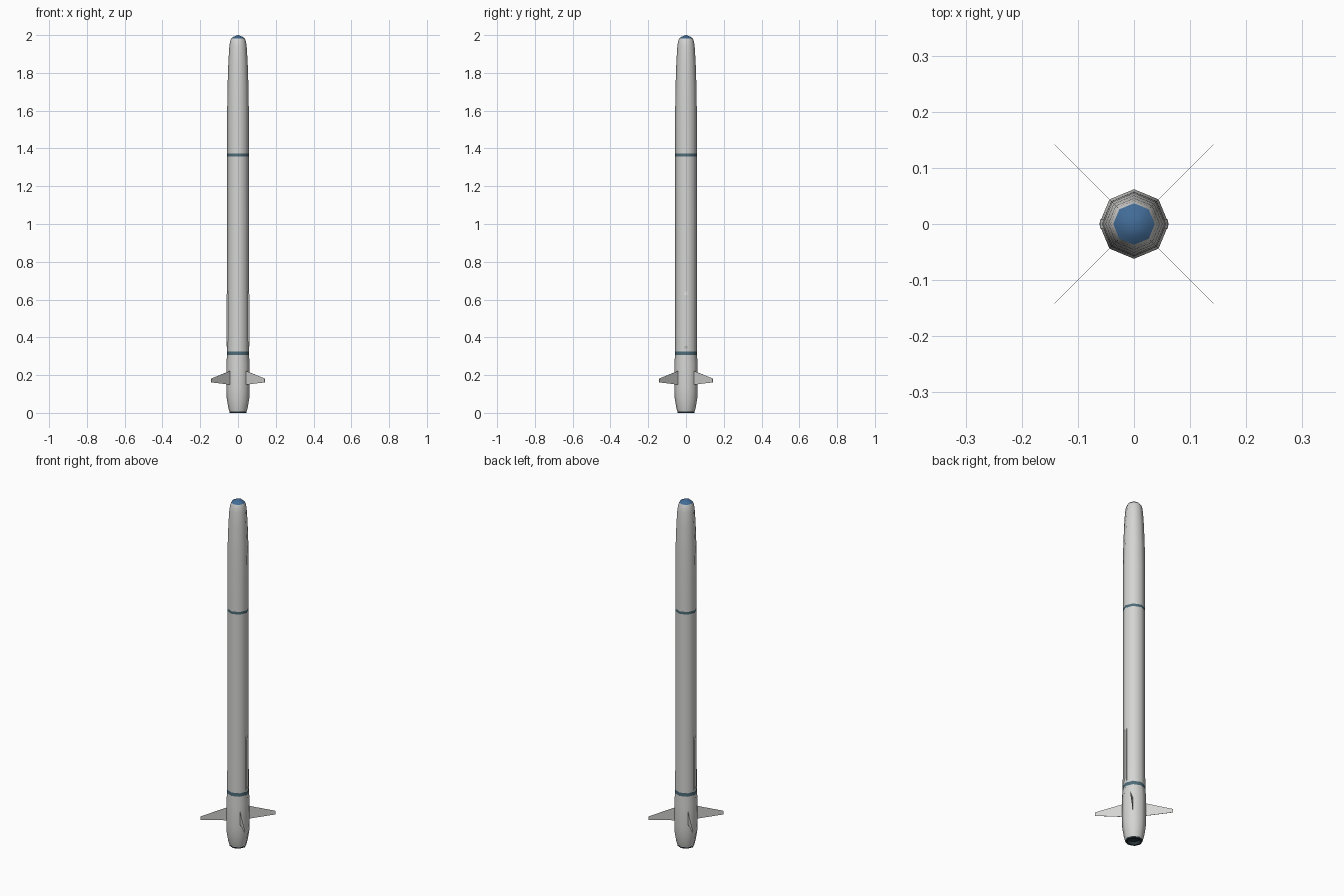
import bpy, bmesh, math
from mathutils import Matrix

cube = bpy.data.objects.get("Cube")
if cube:
    bpy.data.objects.remove(cube, do_unlink=True)

SIDES = 8


def material(name, rgb):
    m = bpy.data.materials.new(name)
    m.use_nodes = True
    m.diffuse_color = (*rgb, 1)
    m.node_tree.nodes["Principled BSDF"].inputs["Base Color"].default_value = (*rgb, 1)
    return m


white = material("off white paint", (0.66, 0.66, 0.65))
teal = material("slate teal band", (0.075, 0.15, 0.19))
blue = material("blue nose", (0.055, 0.15, 0.31))
dark = material("dark nozzle", (0.025, 0.04, 0.05))


def finish(bm, name, mats, smooth=True):
    mesh = bpy.data.meshes.new(name)
    bm.to_mesh(mesh)
    bm.free()
    ob = bpy.data.objects.new(name, mesh)
    bpy.context.collection.objects.link(ob)
    for m in mats:
        mesh.materials.append(m)
    if smooth:
        bpy.ops.object.select_all(action="DESELECT")
        ob.select_set(True)
        bpy.context.view_layer.objects.active = ob
        bpy.ops.object.shade_smooth_by_angle(angle=math.radians(50))
    return ob


def lathe(name, profile, mats, rule=None):
    """Spin (radius, height) points into an eight-sided shell."""
    bm = bmesh.new()
    pts = [bm.verts.new((r, 0, z)) for r, z in profile]
    for a, b in zip(pts, pts[1:]):
        bm.edges.new((a, b))
    bmesh.ops.spin(bm, geom=bm.verts[:] + bm.edges[:], cent=(0, 0, 0), axis=(0, 0, 1),
                   angle=math.tau, steps=SIDES, use_merge=True)
    bmesh.ops.remove_doubles(bm, verts=bm.verts, dist=0.0002)
    bmesh.ops.recalc_face_normals(bm, faces=bm.faces)
    if rule:
        for f in bm.faces:
            f.material_index = rule(f.calc_center_median().z)
    return finish(bm, name, mats)


def in_band(z):
    return int(0.307 < z < 0.325 or 1.358 < z < 1.371)


# Airframe with two painted bands, from tail to nose shoulder
lathe("body", [(0.046, 0.008), (0.052, 0.03), (0.060, 0.08), (0.062, 0.13), (0.062, 0.26),
               (0.058, 0.306), (0.058, 0.326), (0.057, 0.45), (0.057, 1.357), (0.057, 1.372),
               (0.057, 1.62), (0.055, 1.74), (0.051, 1.86), (0.046, 1.94), (0.042, 1.967),
               (0.037, 1.981)], [white, teal], in_band)

# Seeker tip
lathe("nose_cap", [(0.037, 1.981), (0.025, 1.991), (0, 2.0)], [blue])

# Exhaust lip and recessed nozzle
lathe("nozzle", [(0.046, 0.008), (0.044, 0), (0.036, 0), (0.028, 0.015), (0, 0.02)], [dark])

# Four thin tail fins on the diagonals
for i, label in enumerate(("back_left", "back_right", "front_right", "front_left")):
    bm = bmesh.new()
    outline = [(0.05, 0.148), (0.2, 0.162), (0.2, 0.182), (0.05, 0.225)]
    face = bm.faces.new([bm.verts.new((r, -0.0005, z)) for r, z in outline])
    ext = bmesh.ops.extrude_face_region(bm, geom=[face])
    bmesh.ops.translate(bm, vec=(0, 0.001, 0),
                        verts=[g for g in ext["geom"] if isinstance(g, bmesh.types.BMVert)])
    bmesh.ops.recalc_face_normals(bm, faces=bm.faces)
    bmesh.ops.rotate(bm, matrix=Matrix.Rotation(math.radians(45 + 90 * i), 3, "Z"), verts=bm.verts)
    finish(bm, "fin_" + label, [white], smooth=False)

# Shallow cable fairings along both sides
for side, label in ((1, "left"), (-1, "right")):
    bm = bmesh.new()
    bmesh.ops.create_cube(bm, size=1, matrix=Matrix.Translation((side * 0.056, 0, 0.49))
                          @ Matrix.Diagonal((0.01, 0.016, 0.33, 1)))
    for v in bm.verts:
        # Taper the outer face at both ends
        if abs(v.co.x) > 0.056:
            v.co.z += -0.03 if v.co.z > 0.49 else 0.03
    finish(bm, "cable_fairing_" + label, [white], smooth=False)
